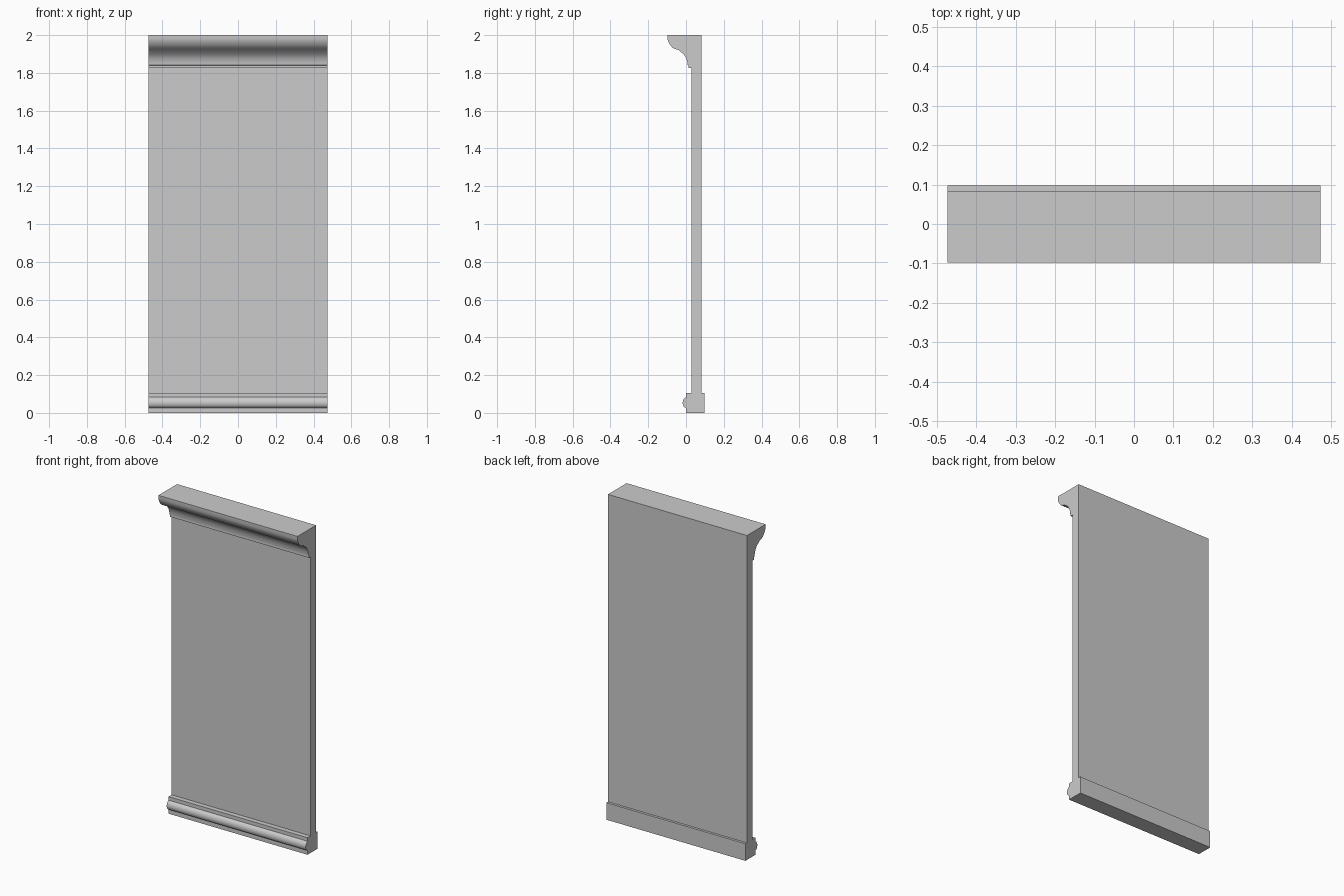
import bpy
import bmesh
from math import radians

cube = bpy.data.objects.get("Cube")
if cube:
    bpy.data.objects.remove(cube, do_unlink=True)

HALF_WIDTH = 0.474

# Single plain grey finish
grey = bpy.data.materials.new("plain grey")
grey.use_nodes = True
colour = (0.6, 0.6, 0.6, 1)
grey.diffuse_color = colour
grey.node_tree.nodes["Principled BSDF"].inputs["Base Color"].default_value = colour


def extrude_profile(name, profile, smooth=False):
    """Sweep a closed (y, z) profile across the full width."""
    bm = bmesh.new()
    face = bm.faces.new([bm.verts.new((-HALF_WIDTH, y, z)) for y, z in profile])
    swept = bmesh.ops.extrude_face_region(bm, geom=[face])
    verts = [g for g in swept["geom"] if isinstance(g, bmesh.types.BMVert)]
    bmesh.ops.translate(bm, vec=(2 * HALF_WIDTH, 0, 0), verts=verts)
    bmesh.ops.recalc_face_normals(bm, faces=bm.faces)
    mesh = bpy.data.meshes.new(name)
    bm.to_mesh(mesh)
    bm.free()
    mesh.materials.append(grey)
    obj = bpy.data.objects.new(name, mesh)
    bpy.context.collection.objects.link(obj)
    if smooth:
        bpy.ops.object.select_all(action="DESELECT")
        obj.select_set(True)
        bpy.context.view_layer.objects.active = obj
        bpy.ops.object.shade_smooth_by_angle(angle=radians(50))
    return obj


# Flat wall panel
extrude_profile("panel", [(0.03, 0.105), (0.083, 0.105), (0.083, 2), (0.03, 2)])

# Crown moulding: rounded lip, small step, cove running down to the panel
extrude_profile("crown_moulding", [
    (0.03, 2), (-0.098, 2), (-0.098, 1.978), (-0.093, 1.963), (-0.084, 1.948),
    (-0.07, 1.932), (-0.058, 1.926), (-0.04, 1.922), (-0.032, 1.914),
    (-0.013, 1.9), (0, 1.88), (0.007, 1.86), (0.009, 1.842),
    (0.014, 1.84), (0.014, 1.825), (0.03, 1.825)], smooth=True)

# Base moulding: plinth with a rounded bead along its front
extrude_profile("base_moulding", [
    (0.098, 0), (0.098, 0.105), (0, 0.105), (0, 0.083), (-0.009, 0.077),
    (-0.016, 0.067), (-0.018, 0.053), (-0.016, 0.04), (-0.009, 0.031),
    (0, 0.026), (0, 0)], smooth=True)
